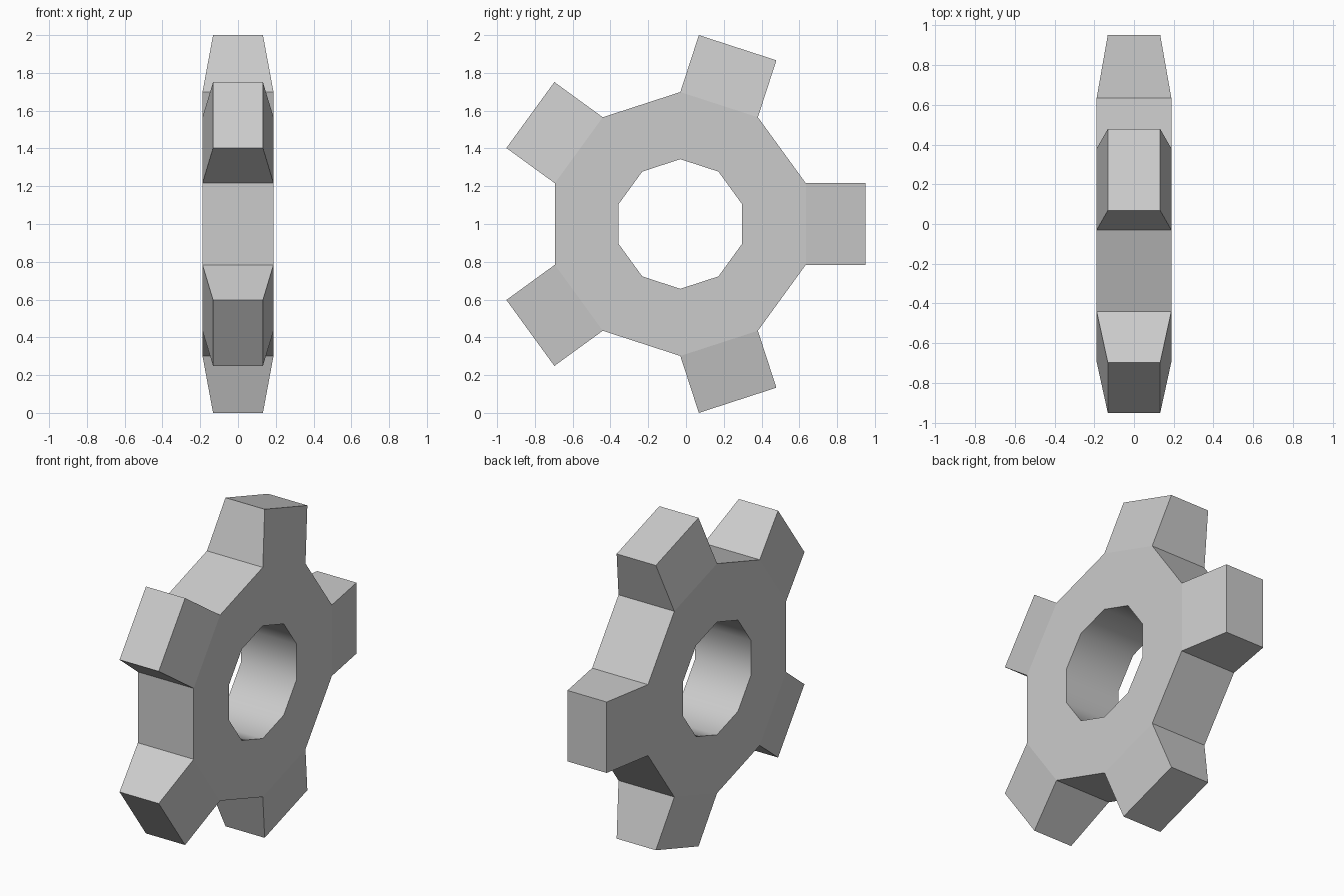
import bpy, bmesh
from math import cos, sin, pi
from mathutils import Vector

if "Cube" in bpy.data.objects:
    bpy.data.objects.remove(bpy.data.objects["Cube"])

N = 10                      # sides of the hub; every second side carries a tooth
CY, CZ = -0.03, 1.0         # gear centre
R_HOLE, R_HUB = 0.343, 0.6985
TOOTH = 0.317               # tooth length
HALF_X, HALF_TIP = 0.188, 0.132

bm = bmesh.new()


def ring(radius, x):
    return [bm.verts.new((x, CY + radius * cos(pi / N * (2 * k - 1)),
                          CZ + radius * sin(pi / N * (2 * k - 1)))) for k in range(N)]


inner = [ring(R_HOLE, s * HALF_X) for s in (-1, 1)]
outer = [ring(R_HUB, s * HALF_X) for s in (-1, 1)]

for k in range(N):
    j = (k + 1) % N
    # hub side faces
    for s in (0, 1):
        bm.faces.new((inner[s][k], outer[s][k], outer[s][j], inner[s][j]))
    # smooth bore
    bm.faces.new((inner[0][k], inner[0][j], inner[1][j], inner[1][k])).smooth = True
    # rim: plain on odd sides, tapered tooth on even sides
    root = [outer[0][k], outer[0][j], outer[1][j], outer[1][k]]
    if k % 2:
        bm.faces.new(root)
        continue
    a = 2 * pi * k / N
    out = Vector((0, cos(a), sin(a))) * TOOTH
    tip = []
    for v in root:
        p = v.co + out
        p.x *= HALF_TIP / HALF_X
        tip.append(bm.verts.new(p))
    bm.faces.new(tip)
    for i in range(4):
        m = (i + 1) % 4
        bm.faces.new((root[i], root[m], tip[m], tip[i]))

bmesh.ops.recalc_face_normals(bm, faces=bm.faces)
# keep the bore's rims crisp
for e in bm.edges:
    if len({f.smooth for f in e.link_faces}) > 1:
        e.smooth = False

mesh = bpy.data.meshes.new("gear_wheel")
bm.to_mesh(mesh)
bm.free()
gear = bpy.data.objects.new("gear_wheel", mesh)
bpy.context.collection.objects.link(gear)
